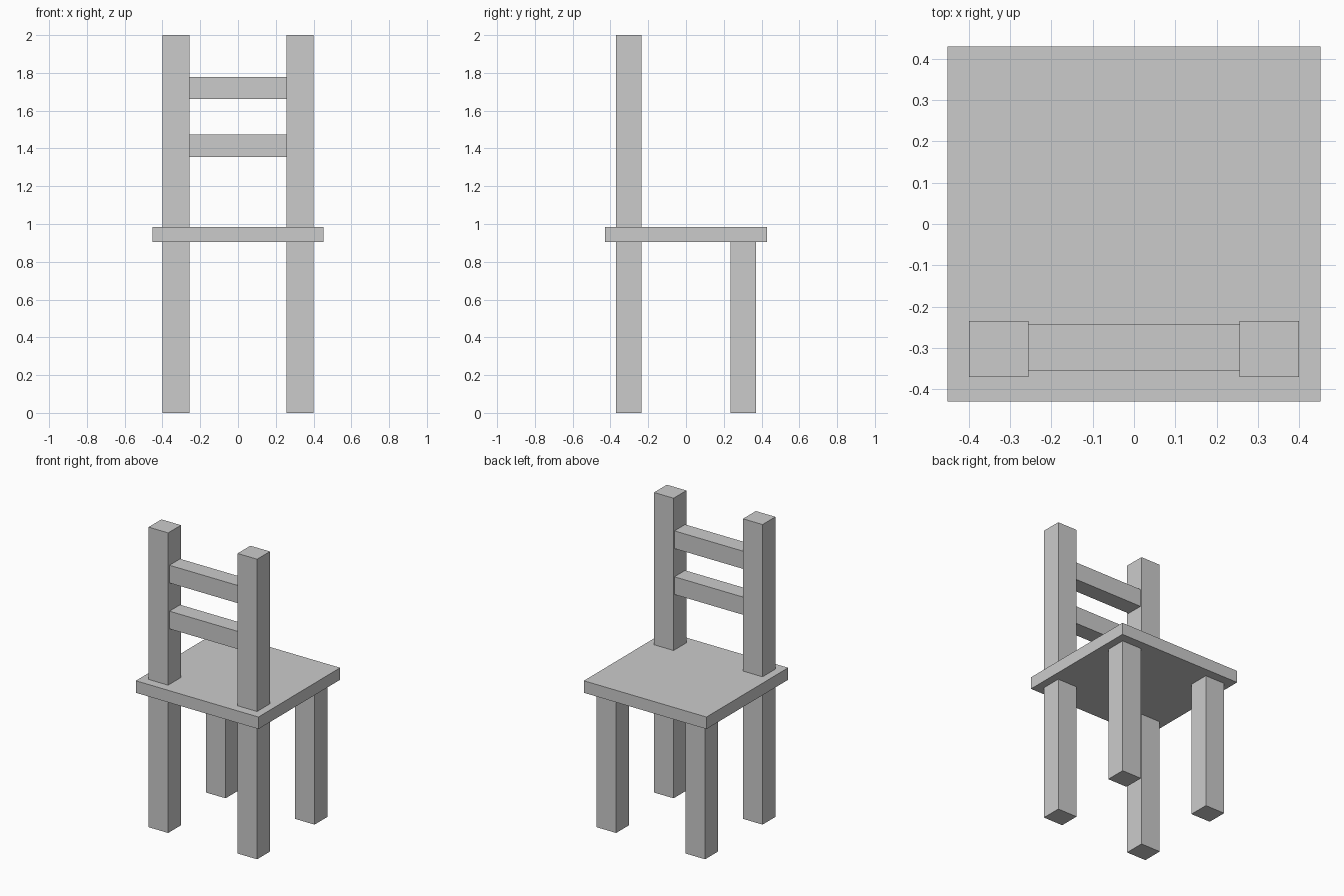
import bpy

if "Cube" in bpy.data.objects:
    bpy.data.objects.remove(bpy.data.objects["Cube"])


def box(name, x, y, z):
    """Add a box from its (min, max) range on each axis."""
    ranges = (x, y, z)
    bpy.ops.mesh.primitive_cube_add(size=1, location=[(a + b) / 2 for a, b in ranges])
    ob = bpy.context.object
    ob.name = ob.data.name = name
    ob.scale = [b - a for a, b in ranges]
    bpy.ops.object.transform_apply(location=False, rotation=False, scale=True)
    return ob


# Seat board
box("seat", (-0.452, 0.452), (-0.43, 0.43), (0.905, 0.985))

# Tall back posts and short legs, one of each per side
for side, x in (("left", (-0.40, -0.256)), ("right", (0.256, 0.40))):
    box(f"back_post_{side}", x, (-0.37, -0.235), (0, 2))
    box(f"short_leg_{side}", x, (0.235, 0.37), (0, 0.905))

# Backrest rails between the posts
for name, z in (("lower_rail", (1.355, 1.473)), ("upper_rail", (1.661, 1.779))):
    box(name, (-0.256, 0.256), (-0.356, -0.244), z)
